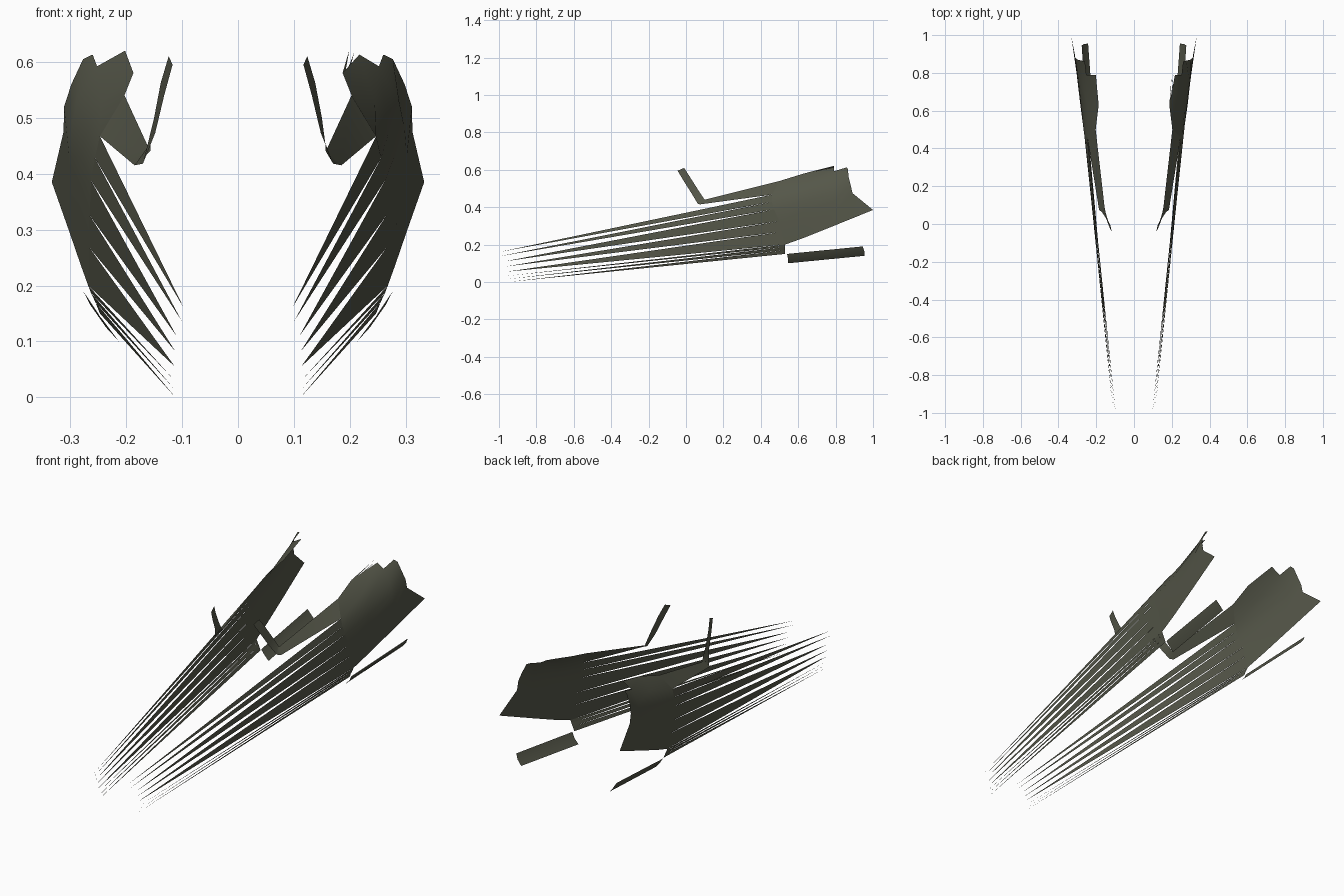
import bpy
import math

if "Cube" in bpy.data.objects:
    bpy.data.objects.remove(bpy.data.objects["Cube"])

mat = bpy.data.materials.new("dark olive")
mat.diffuse_color = (0.09, 0.094, 0.066, 1)
mat.use_nodes = True
mat.node_tree.nodes["Principled BSDF"].inputs["Base Color"].default_value = mat.diffuse_color


def make(name, verts, faces, side):
    """Create a thin sheet, mirrored to the given side."""
    me = bpy.data.meshes.new(name)
    if side < 0:
        faces = [tuple(reversed(f)) for f in faces]
    me.from_pydata([(side * x, y, z) for x, y, z in verts], [], faces)
    me.materials.append(mat)
    ob = bpy.data.objects.new(name, me)
    bpy.context.collection.objects.link(ob)
    bpy.ops.object.select_all(action='DESELECT')
    bpy.context.view_layer.objects.active = ob
    ob.select_set(True)
    bpy.ops.object.shade_smooth_by_angle(angle=math.radians(50))


def loft(rows):
    """Join neighbouring rows of points; a shorter row leaves the rest open."""
    verts, faces, start = [], [], []
    for r in rows:
        start.append(len(verts))
        verts += r
    for i in range(len(rows) - 1):
        a, b = start[i], start[i + 1]
        for j in range(min(len(rows[i]), len(rows[i + 1])) - 1):
            faces.append((a + j, b + j, b + j + 1, a + j + 1))
    return verts, faces


def lerp(a, b, t):
    return tuple(p + (q - p) * t for p, q in zip(a, b))


# Wing sections, each from the lower edge to the inward-curled top edge
front = [(.268, .53, .20), (.266, .51, .268), (.265, .50, .325), (.263, .47, .388),
         (.256, .46, .428), (.247, .46, .467), (.203, .50, .54)]
middle = [(.281, .63, .236), (.284, .63, .31), (.284, .63, .38), (.280, .63, .43),
          (.270, .63, .475), (.245, .63, .525), (.187, .63, .58)]
back = [(.303, .79, .30), (.302, .79, .37), (.302, .79, .43), (.298, .79, .48),
        (.288, .79, .53), (.252, .79, .592), (.202, .79, .62)]
tail = [(.333, 1.0, .385), (.312, .89, .475), (.311, .88, .52), (.298, .87, .56),
        (.277, .865, .605), (.26, .86, .613)]

# Feather roots (bottom to top) and the points they taper to
roots = [(.247, .53, .15), (.255, .53, .17), (.263, .53, .187)] + front[:6]
tips = [(.112, -.95, 0), (.114, -.96, .015), (.115, -.96, .032), (.113, -.96, .055),
        (.112, -.97, .082), (.11, -.97, .11), (.101, -1, .137), (.097, -1, .16)]

# Arm: lower edge and upper edge points, from the wing to the raised end
arm = [[front[5], front[6]],
       [(.185, .075, .415), (.157, .10, .44)],
       [(.170, .063, .418), (.156, .09, .455)],
       [(.148, .03, .473), (.150, .06, .50)],
       [(.132, -.012, .54), (.138, .02, .563)],
       [(.117, -.045, .595), (.124, -.01, .61)]]

# Detached lower plate, slightly bowed across
plate = [[(.213, .545, .10), (.236, .545, .125), (.25, .54, .15)],
         [(.243, .955, .14), (.264, .953, .165), (.277, .945, .19)]]

for side, label in ((-1, "left"), (1, "right")):
    rear = list(back)
    if side > 0:
        # the right top edge is split into slivers
        rear[6] = (.217, .79, .613)
        verts, faces = [], []
        for k, tip in enumerate([(.199, .79, .621), (.208, .79, .617)]):
            a = lerp(middle[6], middle[5], .08 * k)
            b = lerp(middle[6], middle[5], .08 * k + .07)
            verts += [a, tip, b]
            faces.append((3 * k, 3 * k + 2, 3 * k + 1))
        make("right_top_slivers", verts, faces, side)
    make(label + "_wing_panel", *loft([front, middle, rear, tail]), side)

    # tapering feathers
    verts, faces = [], []
    for k, tip in enumerate(tips):
        verts += [roots[k], roots[k + 1], tip]
        faces.append((3 * k, 3 * k + 1, 3 * k + 2))
    make(label + "_feathers", verts, faces, side)

    v, f = loft(arm)
    make(label + "_arm", v, [tuple(reversed(q)) for q in f], side)
    make(label + "_lower_plate", *loft(plate), side)
